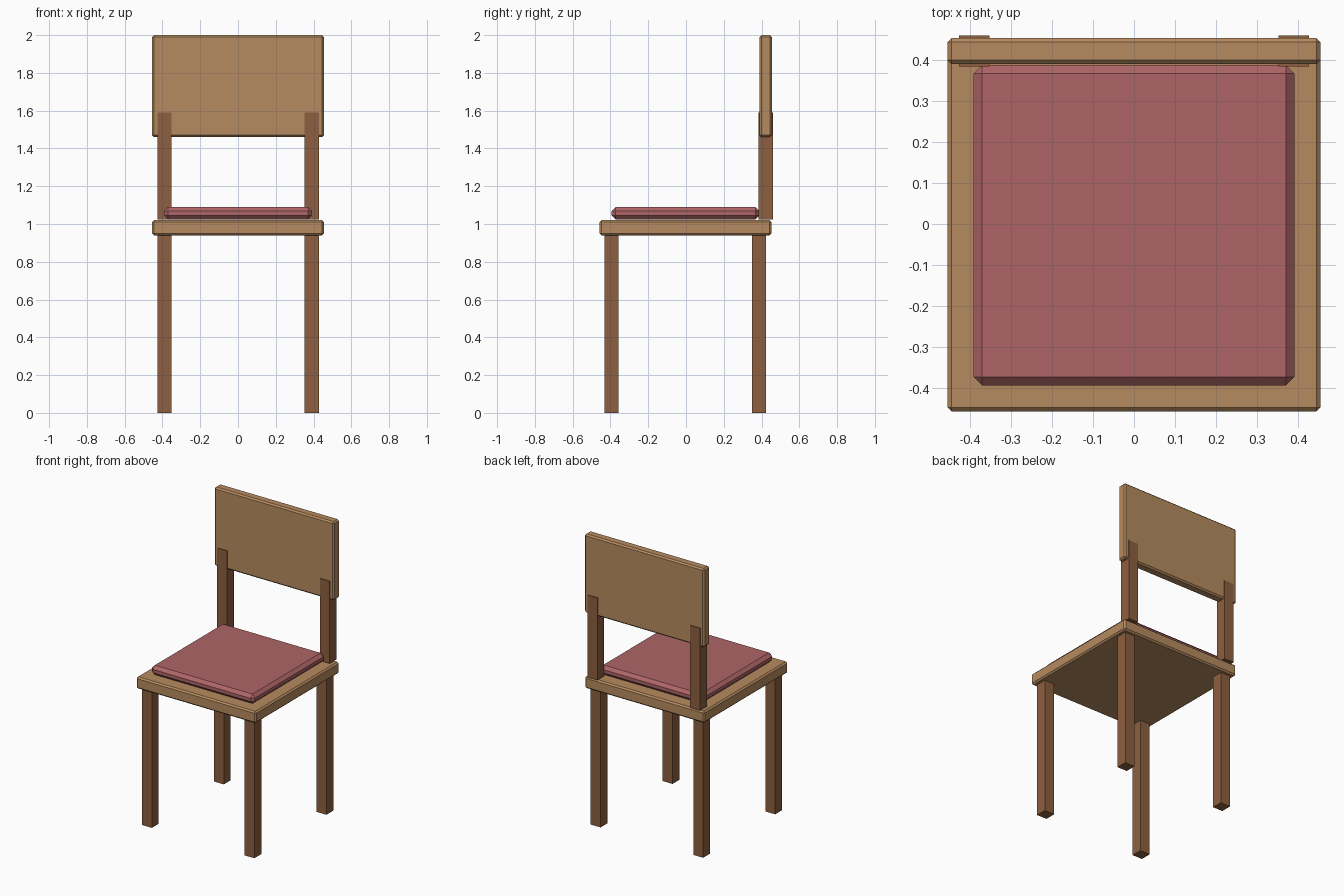
import bpy

if "Cube" in bpy.data.objects:
    bpy.data.objects.remove(bpy.data.objects["Cube"])


def material(name, color):
    m = bpy.data.materials.new(name)
    m.diffuse_color = (*color, 1)
    m.use_nodes = True
    m.node_tree.nodes["Principled BSDF"].inputs["Base Color"].default_value = m.diffuse_color
    return m


light_wood = material("light wood", (0.47, 0.26, 0.115))
dark_wood = material("dark wood", (0.27, 0.115, 0.05))
red_fabric = material("red fabric", (0.43, 0.13, 0.135))


def box(name, lo, hi, mat, bevel=0):
    """Box between two corners, with optional chamfered edges."""
    bpy.ops.mesh.primitive_cube_add(size=1, location=[(a + b) / 2 for a, b in zip(lo, hi)])
    ob = bpy.context.object
    ob.name = name
    ob.scale = [b - a for a, b in zip(lo, hi)]
    bpy.ops.object.transform_apply(location=False, rotation=False, scale=True)
    ob.data.materials.append(mat)
    if bevel:
        mod = ob.modifiers.new("chamfer", 'BEVEL')
        mod.width = bevel
        mod.segments = 1
    return ob


# Seat board, cushion and backrest panel
box("seat", (-0.455, -0.458, 0.94), (0.455, 0.452, 1.02), light_wood, 0.01)
box("cushion", (-0.392, -0.394, 1.025), (0.392, 0.388, 1.09), red_fabric, 0.021)
box("backrest", (-0.455, 0.39, 1.46), (0.455, 0.454, 2.0), light_wood, 0.01)

# Legs and backrest posts on both sides
h = 0.0375
for side, x in (("left", -0.39), ("right", 0.39)):
    for end, y in (("front", -0.395), ("back", 0.387)):
        box(f"{end}_leg_{side}", (x - h, y - h, 0), (x + h, y + h, 0.945), dark_wood)
    box(f"back_post_{side}", (x - h, 0.385, 1.025), (x + h, 0.46, 1.59), dark_wood)
